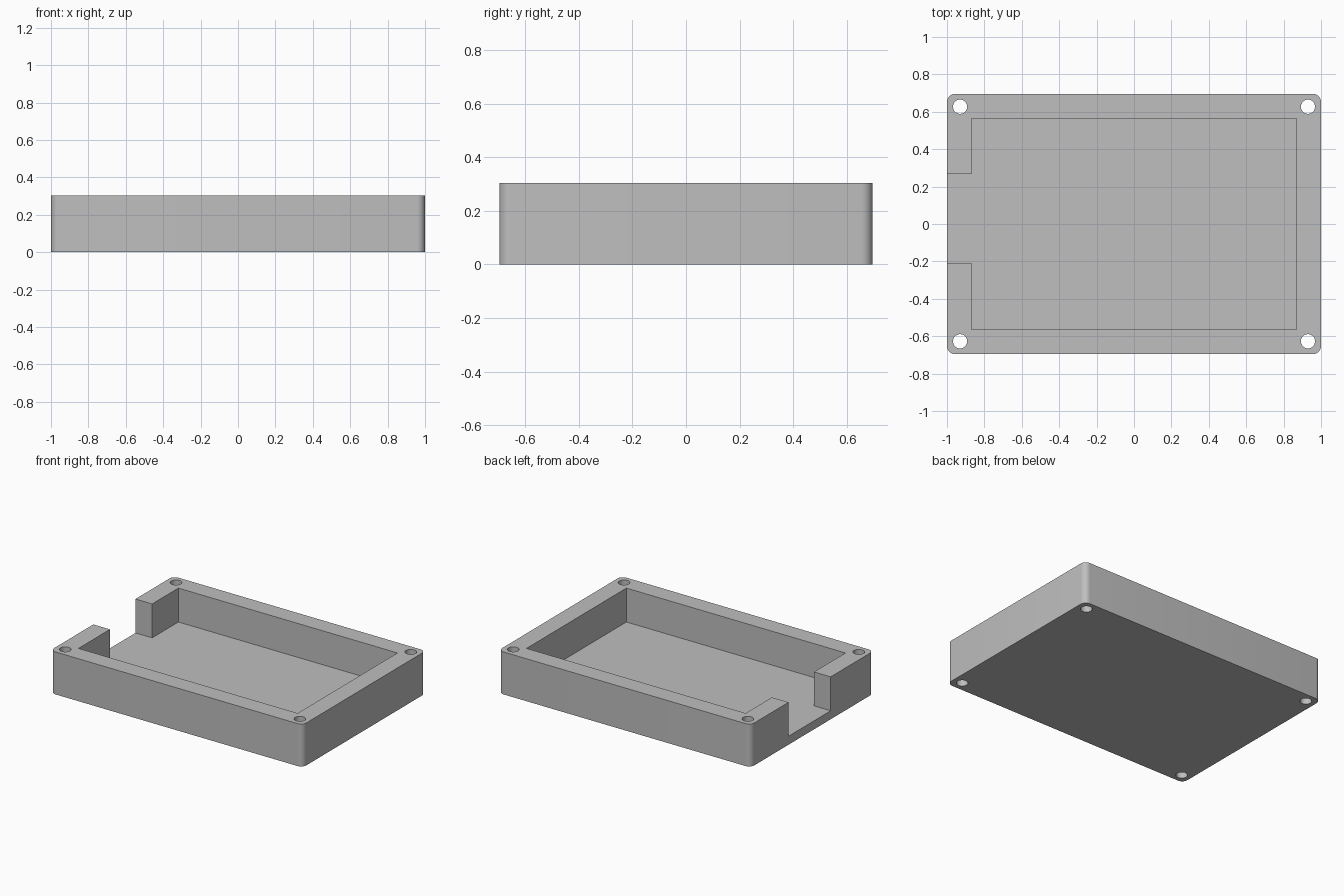
import bpy, bmesh
from math import cos, sin, pi, radians

if "Cube" in bpy.data.objects:
    bpy.data.objects.remove(bpy.data.objects["Cube"], do_unlink=True)

# Overall sizes
HALF_X, HALF_Y, HEIGHT = 1.0, 0.696, 0.304
CORNER_RADIUS = 0.043
FLOOR = 0.061
INNER_X, INNER_Y = 0.868, 0.565
SLOT_FRONT, SLOT_BACK = -0.209, 0.268
HOLE_X, HOLE_Y, HOLE_RADIUS = 0.93, 0.627, 0.038

grey = bpy.data.materials.new("plain grey")
grey.use_nodes = True
grey.diffuse_color = (0.52, 0.52, 0.52, 1)
grey.node_tree.nodes["Principled BSDF"].inputs["Base Color"].default_value = grey.diffuse_color


def arc(cx, cy, radius, start, sweep, steps):
    return [(cx + radius * cos(start + sweep * i / steps),
             cy + radius * sin(start + sweep * i / steps)) for i in range(steps + 1)]


def prism(name, outline, bottom, top):
    """Extrude a counter-clockwise outline straight up."""
    bm = bmesh.new()
    face = bm.faces.new([bm.verts.new((x, y, bottom)) for x, y in outline])
    new = bmesh.ops.extrude_face_region(bm, geom=[face])["geom"]
    verts = [g for g in new if isinstance(g, bmesh.types.BMVert)]
    bmesh.ops.translate(bm, verts=verts, vec=(0, 0, top - bottom))
    bmesh.ops.recalc_face_normals(bm, faces=bm.faces)
    mesh = bpy.data.meshes.new(name)
    bm.to_mesh(mesh)
    bm.free()
    mesh.materials.append(grey)
    obj = bpy.data.objects.new(name, mesh)
    bpy.context.collection.objects.link(obj)
    return obj


# Solid block with rounded upright corners
outline = []
for i, (sx, sy) in enumerate([(1, 1), (-1, 1), (-1, -1), (1, -1)]):
    outline += arc(sx * (HALF_X - CORNER_RADIUS), sy * (HALF_Y - CORNER_RADIUS),
                   CORNER_RADIUS, i * pi / 2, pi / 2, 8)
tray = prism("enclosure_tray", outline, 0, HEIGHT)

# Cavity with the cable slot opening through one end wall
outside = -HALF_X - 0.1
cavity = [(INNER_X, -INNER_Y), (INNER_X, INNER_Y), (-INNER_X, INNER_Y),
          (-INNER_X, SLOT_BACK), (outside, SLOT_BACK), (outside, SLOT_FRONT),
          (-INNER_X, SLOT_FRONT), (-INNER_X, -INNER_Y)]
cutters = [prism("cavity_cutter", cavity, FLOOR, HEIGHT + 0.1)]

# Screw holes through the corners
for sx in (-1, 1):
    for sy in (-1, 1):
        circle = arc(sx * HOLE_X, sy * HOLE_Y, HOLE_RADIUS, 0, 2 * pi, 32)[:-1]
        cutters.append(prism("screw_hole_cutter", circle, -0.1, HEIGHT + 0.1))

for cutter in cutters:
    cutter.hide_render = True
    cut = tray.modifiers.new(cutter.name, "BOOLEAN")
    cut.operation = "DIFFERENCE"
    cut.solver = "EXACT"
    cut.object = cutter

# Bake the cuts and drop the cutters
depsgraph = bpy.context.evaluated_depsgraph_get()
finished = bpy.data.meshes.new_from_object(tray.evaluated_get(depsgraph))
tray.modifiers.clear()
tray.data = finished
for cutter in cutters:
    bpy.data.objects.remove(cutter, do_unlink=True)

# Smooth the round corners and holes, keep the other edges sharp
bpy.ops.object.select_all(action="DESELECT")
tray.select_set(True)
bpy.context.view_layer.objects.active = tray
bpy.ops.object.shade_smooth_by_angle(angle=radians(30))
